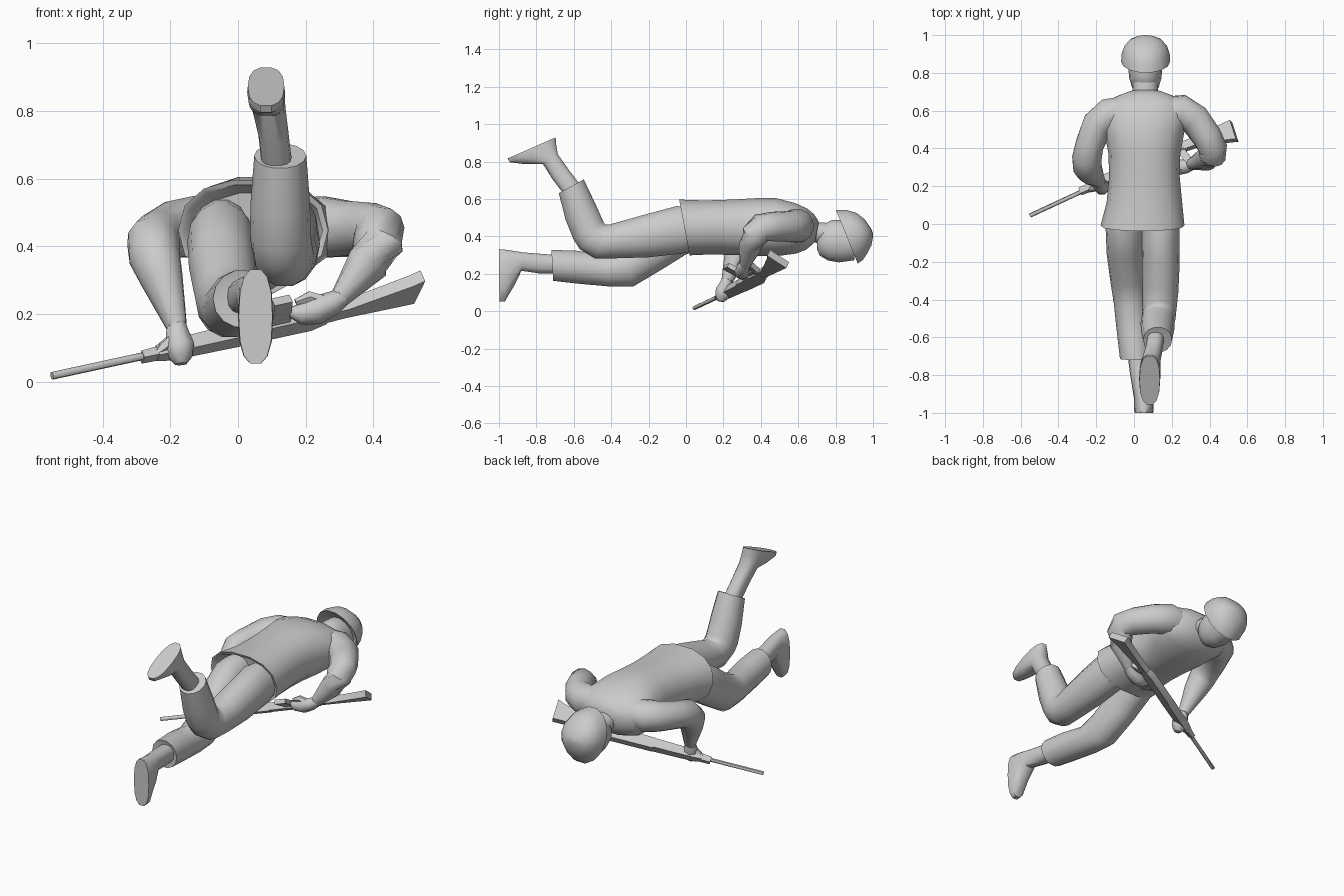
import bpy, bmesh, math
from mathutils import Vector as V

gray = bpy.data.materials.new("plain gray")
gray.diffuse_color = (0.6, 0.6, 0.6, 1)


def skin(name, rings, angle=45):
    """Skin a list of point rings into a closed solid."""
    bm = bmesh.new()
    vs = [[bm.verts.new(p) for p in r] for r in rings]
    n = len(vs[0])
    for r, s in zip(vs, vs[1:]):
        for i in range(n):
            j = (i + 1) % n
            bm.faces.new((r[i], r[j], s[j], s[i]))
    bm.faces.new(vs[0][::-1])
    bm.faces.new(vs[-1])
    bmesh.ops.recalc_face_normals(bm, faces=bm.faces)
    me = bpy.data.meshes.new(name)
    bm.to_mesh(me)
    bm.free()
    me.materials.append(gray)
    ob = bpy.data.objects.new(name, me)
    bpy.context.collection.objects.link(ob)
    bpy.ops.object.select_all(action='DESELECT')
    ob.select_set(True)
    bpy.context.view_layer.objects.active = ob
    bpy.ops.object.shade_smooth_by_angle(angle=math.radians(angle))
    return ob


def ellipse(c, u, w, n=14, power=1.0):
    pts = []
    for i in range(n):
        t = 2 * math.pi * i / n
        ct, st = math.cos(t), math.sin(t)
        pts.append(c + u * math.copysign(abs(ct) ** power, ct)
                   + w * math.copysign(abs(st) ** power, st))
    return pts


def side_loft(name, specs, power=1.0, angle=45):
    """Each ring: centre x, half width, upper (y, z), lower (y, z)."""
    rings = []
    for x, hw, ya, za, yb, zb in specs:
        a, b = V((x, ya, za)), V((x, yb, zb))
        rings.append(ellipse((a + b) / 2, V((hw, 0, 0)), (a - b) / 2, 14, power))
    return skin(name, rings, angle)


def tube(name, pts, n=12):
    """Round limb through points (x, y, z, radius)."""
    ps = [V(p[:3]) for p in pts]
    rings = []
    for i, p in enumerate(ps):
        d = (ps[min(i + 1, len(ps) - 1)] - ps[max(i - 1, 0)]).normalized()
        u = V((0.35, 0.1, 1)).cross(d)
        if u.length < 0.3:
            u = V((0, 1, 0)).cross(d)
        u.normalize()
        r = pts[i][3]
        rings.append(ellipse(p, u * r, d.cross(u) * r, n))
    return skin(name, rings)


# Jacket, with a hollow flared hem
side_loft("jacket", [
    (.05, .17, .06, .56, .09, .33), (.045, .205, -.03, .585, .025, .31),
    (.045, .222, -.037, .6, .02, .295), (.055, .2, .1, .595, .13, .3),
    (.055, .187, .25, .6, .25, .297), (.055, .19, .38, .608, .36, .293),
    (.055, .21, .48, .608, .48, .29), (.06, .235, .58, .582, .59, .305),
    (.062, .21, .645, .553, .64, .325), (.06, .15, .685, .52, .67, .35),
    (.06, .085, .71, .48, .69, .37)], .88)

# Neck, head and helmet
side_loft("neck", [(.06, .068, .66, .48, .66, .37), (.06, .065, .8, .47, .78, .35)])
side_loft("head", [
    (.06, .04, .70, .42, .70, .33), (.06, .07, .73, .465, .715, .295),
    (.06, .085, .78, .49, .76, .268), (.06, .09, .83, .49, .82, .258),
    (.06, .085, .9, .48, .9, .27)])
side_loft("helmet", [
    (.062, .1, .85, .51, .925, .29), (.062, .122, .81, .538, .917, .258),
    (.062, .13, .80, .545, .92, .25), (.062, .127, .855, .545, .948, .272),
    (.062, .113, .912, .528, .972, .31), (.062, .085, .958, .49, .991, .348),
    (.062, .045, .988, .445, .998, .385), (.062, .01, .999, .42, 1.0, .405)])

# Trousers, each ending in a cuff
side_loft("bent_leg", [
    (.14, .095, .06, .55, .08, .33), (.14, .1, -.05, .565, -.02, .305),
    (.142, .1, -.2, .525, -.2, .285), (.14, .095, -.34, .485, -.38, .28),
    (.135, .09, -.41, .465, -.49, .28), (.13, .09, -.43, .465, -.57, .33),
    (.125, .09, -.44, .48, -.605, .385), (.125, .088, -.48, .57, -.645, .485),
    (.125, .077, -.545, .705, -.682, .63), (.115, .045, -.57, .69, -.66, .64)])
side_loft("straight_leg", [
    (-.05, .09, .06, .54, .08, .33), (-.05, .1, -.05, .53, .0, .3),
    (-.045, .1, -.19, .445, -.12, .225), (-.03, .095, -.33, .345, -.28, .13),
    (-.02, .087, -.43, .3, -.41, .13), (-.005, .085, -.58, .325, -.58, .145),
    (.008, .082, -.72, .33, -.71, .16), (.015, .05, -.71, .3, -.71, .2)])

# Boots
side_loft("raised_boot", [
    (.115, .045, -.56, .67, -.65, .62), (.105, .045, -.625, .755, -.715, .705),
    (.09, .05, -.685, .84, -.765, .785), (.085, .054, -.692, .89, -.86, .785),
    (.083, .056, -.693, .915, -.945, .795), (.083, .054, -.695, .93, -.957, .815)], .8)
side_loft("lower_boot", [
    (.015, .05, -.68, .3, -.68, .2), (.025, .048, -.78, .308, -.78, .2),
    (.04, .048, -.87, .315, -.88, .215), (.05, .05, -.93, .325, -.915, .14),
    (.052, .052, -.97, .332, -.968, .05), (.052, .05, -1, .335, -.998, .05)], .8)

# Sleeves
tube("left_arm", [
    (-.06, .59, .46, .085), (-.13, .575, .457, .092), (-.19, .53, .45, .085),
    (-.235, .42, .43, .077), (-.25, .345, .415, .079), (-.247, .3, .37, .077),
    (-.228, .27, .31, .066), (-.182, .22, .165, .032)])
tube("right_arm", [
    (.17, .59, .46, .085), (.25, .595, .457, .092), (.32, .555, .452, .085),
    (.385, .465, .452, .08), (.418, .4, .445, .077), (.415, .37, .41, .076),
    (.385, .345, .35, .064), (.3, .315, .245, .03)])

# Hands with thumbs
tube("left_hand", [
    (-.183, .222, .18, .027), (-.18, .213, .145, .036), (-.172, .2, .105, .046),
    (-.17, .19, .075, .038), (-.168, .185, .052, .018)], 8)
tube("left_thumb", [(-.185, .2, .13, .02), (-.22, .19, .1, .02), (-.24, .18, .085, .01)], 6)
tube("right_hand", [
    (.31, .315, .25, .028), (.28, .305, .232, .036), (.23, .3, .21, .042),
    (.185, .295, .2, .032), (.155, .295, .205, .016)], 8)
tube("right_thumb", [(.26, .3, .235, .02), (.21, .29, .25, .019), (.17, .285, .235, .01)], 6)

# Rifle frame: along the barrel, towards the magazine, and sideways
MUZZLE, HEEL = V((-.55, .045, .017)), V((.515, .54, .248))
ALONG = (HEEL - MUZZLE).normalized()
LENGTH = (HEEL - MUZZLE).length
DOWN = V((.03, -.1, .065))
DOWN = (DOWN - ALONG * DOWN.dot(ALONG)).normalized()
SIDE = ALONG.cross(DOWN)


def rifle_part(name, stations):
    """Box loft: fraction along, top offset, bottom offset, half width."""
    rings = []
    for f, top, bot, hw in stations:
        c = MUZZLE + ALONG * LENGTH * f
        rings.append([c + DOWN * d + SIDE * s for d, s in
                      ((top, -hw), (top, hw), (bot, hw), (bot, -hw))])
    return skin(name, rings, 30)


def rifle_drop(name, f0, f1, lean, d0, d1, hw):
    """Box hanging below the rifle, leaning along the barrel."""
    rings = []
    for d, sh in ((d0, 0), (d1, lean)):
        rings.append([MUZZLE + ALONG * (LENGTH * f + sh) + DOWN * d + SIDE * s
                      for f, s in ((f0, -hw), (f1, -hw), (f1, hw), (f0, hw))])
    return skin(name, rings, 30)


tube("barrel", [(*(MUZZLE + ALONG * LENGTH * f), .0115) for f in (0, .15, .32)], 8)
rifle_part("gas_block", [(.25, -.022, .014, .012), (.31, -.022, .018, .014)])
rifle_part("handguard", [(.29, -.018, .018, .017), (.33, -.024, .026, .022),
                         (.52, -.026, .032, .024)])
rifle_part("receiver", [(.52, -.03, .036, .021), (.72, -.03, .04, .021),
                        (.76, -.015, .035, .018)])
rifle_part("stock", [(.73, -.015, .035, .016), (.81, -.005, .045, .017),
                     (.97, -.004, .105, .019), (1.0, -.004, .122, .019)])
rifle_drop("magazine", .6, .65, -.03, .03, .16, .013)
rifle_drop("pistol_grip", .725, .76, .03, .03, .12, .014)
rifle_drop("trigger_guard", .665, .72, 0, .035, .058, .005)
